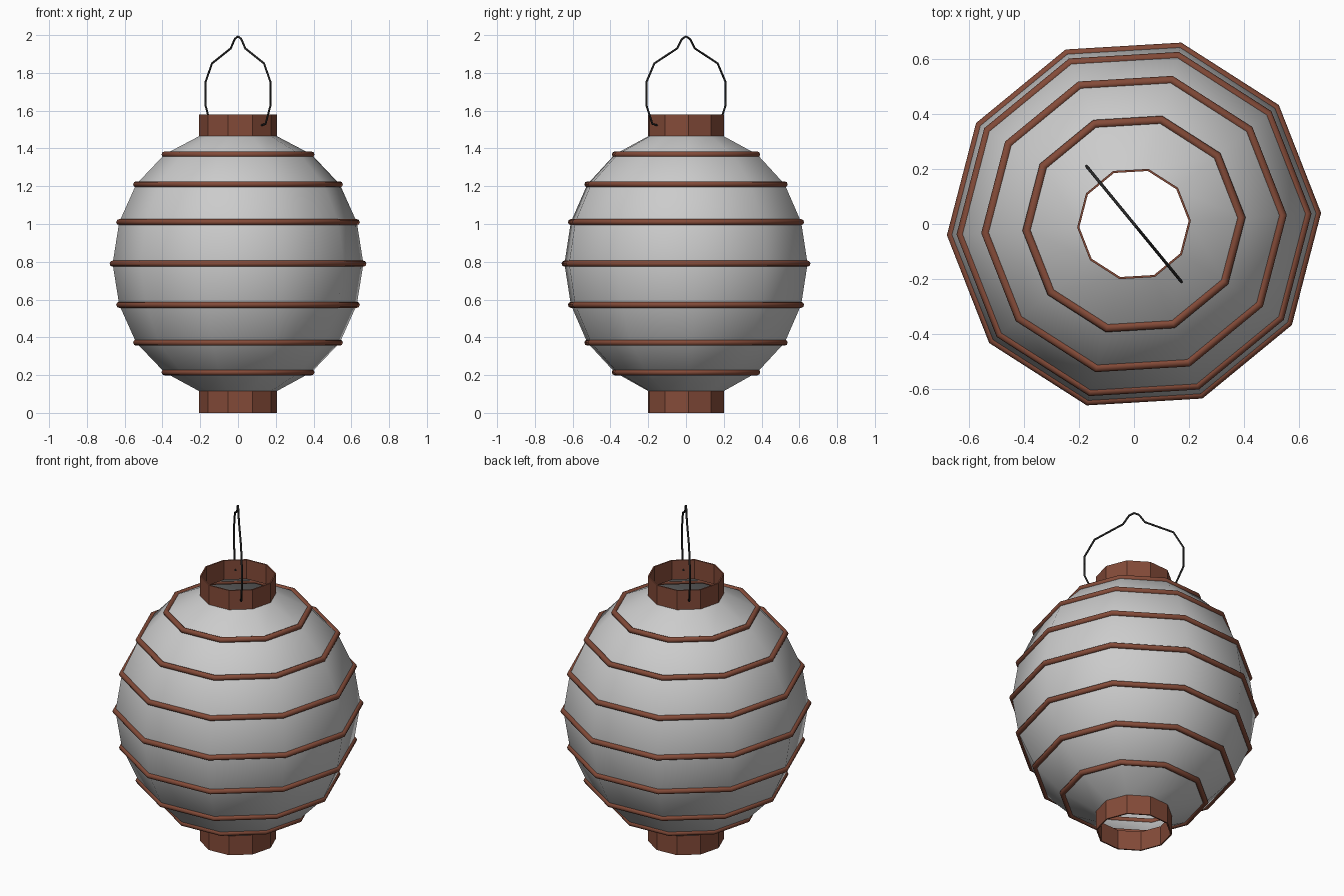
import bpy, math
from mathutils import Vector

if "Cube" in bpy.data.objects:
    bpy.data.objects.remove(bpy.data.objects["Cube"])

SIDES = 10
TURN = math.radians(3.4)


def material(name, rgb):
    m = bpy.data.materials.new(name)
    m.diffuse_color = (*rgb, 1)
    m.use_nodes = True
    m.node_tree.nodes["Principled BSDF"].inputs["Base Color"].default_value = m.diffuse_color
    return m


def lathe(name, profile, closed=False, mat=None, smooth=False):
    """Spin an (r, z) profile round the z axis in SIDES steps."""
    n = len(profile)
    verts = []
    for i in range(SIDES):
        a = TURN + math.tau * i / SIDES
        verts += [(r * math.cos(a), r * math.sin(a), z) for r, z in profile]
    faces = []
    for i in range(SIDES):
        j = (i + 1) % SIDES
        for k in range(n if closed else n - 1):
            l = (k + 1) % n
            faces.append((i * n + k, j * n + k, j * n + l, i * n + l))
    mesh = bpy.data.meshes.new(name)
    mesh.from_pydata(verts, [], faces)
    mesh.polygons.foreach_set("use_smooth", [smooth] * len(faces))
    if mat:
        mesh.materials.append(mat)
    ob = bpy.data.objects.new(name, mesh)
    bpy.context.collection.objects.link(ob)
    return ob


wood = material("brown_wood", (0.23, 0.07, 0.04))
dark = material("dark_wire", (0.02, 0.02, 0.02))

# Hoop positions (r, z), bottom to top
hoops = [(0.39, 0.215), (0.54, 0.372), (0.63, 0.572), (0.665, 0.79),
         (0.63, 1.01), (0.54, 1.21), (0.39, 1.368)]

# Paper shade, open at both ends
lathe("paper_shade", [(0.202, 0.113)] + hoops + [(0.202, 1.467)], smooth=True)

# Hoops round the shade
for i, (r, z) in enumerate(hoops):
    section = [(r + 0.016 * math.cos(math.tau * k / 8),
                z + 0.016 * math.sin(math.tau * k / 8)) for k in range(8)]
    lathe(f"hoop_{i + 1}", section, closed=True, mat=wood, smooth=True)

# Collars at both ends
for name, z0, z1 in (("bottom_collar", 0.0, 0.115), ("top_collar", 1.465, 1.58)):
    lathe(name, [(0.207, z0), (0.207, z1), (0.199, z1), (0.199, z0)],
          closed=True, mat=wood)

# Wire handle hooked through opposite sides of the top collar
half = [(0.185, 1.52), (0.23, 1.53), (0.272, 1.63), (0.272, 1.75),
        (0.217, 1.85), (0.06, 1.93), (0.027, 1.98)]
path = half + [(0, 1.993)] + [(-r, z) for r, z in reversed(half)]
axis = Vector((math.cos(TURN - math.radians(54)), math.sin(TURN - math.radians(54)), 0))
curve = bpy.data.curves.new("handle", "CURVE")
curve.dimensions = "3D"
curve.bevel_depth = 0.0055
curve.bevel_resolution = 1
curve.use_fill_caps = True
spline = curve.splines.new("POLY")
spline.points.add(len(path) - 1)
for p, (r, z) in zip(spline.points, path):
    p.co = (axis.x * r, axis.y * r, z, 1)
curve.materials.append(dark)
bpy.context.collection.objects.link(bpy.data.objects.new("wire_handle", curve))
